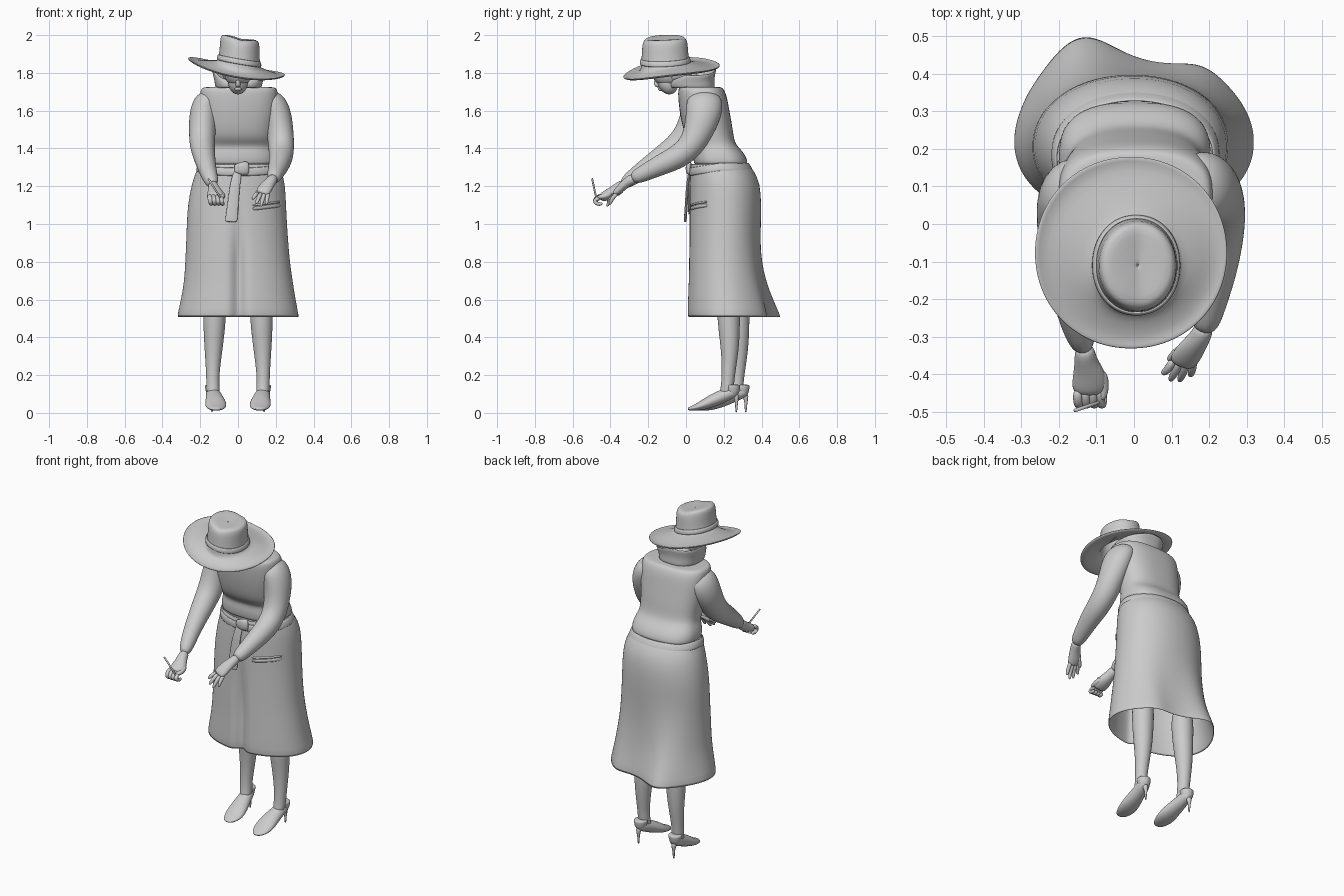
import bpy, bmesh, math
from mathutils import Vector


def finish(name, rings, caps=True, sub=1, thick=0):
    """Skin a list of closed rings into a smooth object."""
    bm = bmesh.new()
    vs = [[bm.verts.new(p) for p in ring] for ring in rings]
    n = len(vs[0])
    for a, b in zip(vs, vs[1:]):
        for i in range(n):
            j = (i + 1) % n
            bm.faces.new((a[i], a[j], b[j], b[i]))
    if caps:
        bm.faces.new(vs[0][::-1])
        bm.faces.new(vs[-1])
    bmesh.ops.recalc_face_normals(bm, faces=bm.faces)
    for f in bm.faces:
        f.smooth = True
    me = bpy.data.meshes.new(name)
    bm.to_mesh(me)
    bm.free()
    ob = bpy.data.objects.new(name, me)
    bpy.context.collection.objects.link(ob)
    if thick:
        m = ob.modifiers.new("thickness", 'SOLIDIFY')
        m.thickness, m.offset = thick, 0
    if sub:
        m = ob.modifiers.new("smooth", 'SUBSURF')
        m.levels = m.render_levels = sub
    return ob


def loft(name, rows, e=2.1, n=32, warp=None, **kw):
    """Stack superellipse sections given as (z, x0, x1, y0, y1)."""
    rings = []
    for z, x0, x1, y0, y1 in rows:
        ring = []
        for i in range(n):
            a = 2 * math.pi * i / n
            c, s = math.cos(a), math.sin(a)
            x = (x0 + x1) / 2 + (x1 - x0) / 2 * math.copysign(abs(c) ** (2 / e), c)
            y = (y0 + y1) / 2 + (y1 - y0) / 2 * math.copysign(abs(s) ** (2 / e), s)
            p = Vector((x, y, z))
            ring.append(warp(p) if warp else p)
        rings.append(ring)
    return finish(name, rings, **kw)


def tube(name, pts, n=12, sub=2):
    """Sweep ellipses along points (x, y, z, radius[, second radius])."""
    ps = [Vector(p[:3]) for p in pts]
    rings = []
    for i, p in enumerate(pts):
        t = (ps[min(i + 1, len(ps) - 1)] - ps[max(i - 1, 0)]).normalized()
        u = (Vector((1, 0, 0)) - t * t.x).normalized()
        v = t.cross(u)
        rings.append([ps[i] + u * p[3] * math.cos(2 * math.pi * k / n)
                      + v * p[-1] * math.sin(2 * math.pi * k / n) for k in range(n)])
    return finish(name, rings, sub=sub)


def ball(name, loc, scale, tilt=0):
    bpy.ops.mesh.primitive_uv_sphere_add(segments=32, ring_count=20, location=loc, rotation=(tilt, 0, 0))
    ob = bpy.context.object
    ob.name, ob.scale = name, scale
    bpy.ops.object.shade_smooth()


def bump(x, c, w):
    return math.exp(-((x - c) / w) ** 2)


# Skirt: flared shell with two back folds and a front pleat
def skirt_folds(p):
    k = min(1, max(0, (1.0 - p.z) / 0.49)) ** 1.5
    q = p.copy()
    if p.y > 0.22:
        s = min(1, (p.y - 0.22) / 0.1)
        q.y += k * s * (0.088 * bump(p.x, -0.15, 0.12) + 0.025 * bump(p.x, 0.19, 0.08))
    else:
        j = min(1, max(0, (1.1 - p.z) / 0.3))
        q.y += 0.035 * j * bump(p.x, 0.003, 0.034)
    return q


loft("skirt", [(1.32, -0.20, 0.205, 0.03, 0.325), (1.28, -0.215, 0.225, 0.028, 0.355),
               (1.22, -0.24, 0.245, 0.025, 0.388), (1.1, -0.262, 0.25, 0.022, 0.395),
               (1.0, -0.267, 0.255, 0.02, 0.392), (0.9, -0.27, 0.262, 0.018, 0.388),
               (0.8, -0.275, 0.27, 0.016, 0.388), (0.7, -0.28, 0.285, 0.014, 0.395),
               (0.6, -0.297, 0.3, 0.01, 0.41), (0.505, -0.32, 0.32, 0.008, 0.43)],
     n=144, warp=skirt_folds, caps=False, thick=0.008)

# Pocket welts following the skirt surface
for name, dz, r in (("pocket_welt", 0, 0.011), ("pocket_lip", 0.018, 0.006)):
    tube(name, [(x, 0.205 - 0.187 * (1 - (x / 0.253) ** 2.1) ** 0.476, 1.07 + dz + 0.13 * x, 0.007, r)
                for x in (0.075, 0.115, 0.155, 0.195, 0.225)], n=8)


# Belt, knot and hanging tie
def belt_drop(p):
    return p - Vector((0, 0, 0.025 * max(0, (0.18 - p.y) / 0.15)))


loft("belt", [(1.28, -0.218, 0.226, 0.022, 0.352), (1.30, -0.216, 0.222, 0.018, 0.342),
              (1.325, -0.206, 0.211, 0.022, 0.328)], n=64, warp=belt_drop, caps=False, thick=0.008)
tube("belt_knot", [(0.015, 0.02, 1.325, 0.034, 0.012), (0.02, 0.013, 1.315, 0.042, 0.016),
                   (0.02, 0.013, 1.275, 0.042, 0.016), (0.015, 0.02, 1.265, 0.034, 0.012)])
tube("tie_tail", [(0.005, 0.025, 1.3, 0.02, 0.008), (-0.015, 0.008, 1.22, 0.028, 0.008),
                  (-0.025, 0.003, 1.12, 0.03, 0.008), (-0.036, -0.004, 1.02, 0.034, 0.008),
                  (-0.036, -0.004, 1.01, 0.032, 0.006)])
tube("tie_tail_under", [(-0.01, 0.03, 1.3, 0.015, 0.006), (-0.02, 0.018, 1.2, 0.02, 0.006), (-0.012, 0.015, 1.04, 0.022, 0.006)])

# Blouse body
loft("torso", [(1.305, -0.19, 0.195, 0.05, 0.318), (1.325, -0.203, 0.208, 0.04, 0.33),
               (1.375, -0.198, 0.203, 0.036, 0.31), (1.415, -0.178, 0.188, 0.045, 0.268),
               (1.45, -0.18, 0.19, 0.002, 0.254), (1.52, -0.19, 0.197, -0.02, 0.245),
               (1.6, -0.2, 0.21, -0.035, 0.23), (1.67, -0.203, 0.213, -0.042, 0.218),
               (1.705, -0.2, 0.21, -0.042, 0.205), (1.723, -0.189, 0.199, -0.037, 0.192),
               (1.726, -0.16, 0.17, -0.02, 0.175)], e=2.6, sub=2)


# Standing collar, open at the front and lower on one side
def collar_open(p):
    f = min(1, max(0, (0.0 - p.y) / 0.07))
    h = max(0, p.z - 1.735)
    return Vector((p.x, p.y, p.z - h * (0.75 * f + (1 - f) * 3 * max(0, p.x))))


loft("collar", [(1.72, -0.115, 0.12, -0.075, 0.15), (1.76, -0.12, 0.125, -0.08, 0.145),
                (1.79, -0.127, 0.132, -0.075, 0.148), (1.828, -0.135, 0.138, -0.07, 0.158)],
     e=2.5, n=48, warp=collar_open, caps=False, thick=0.01)

# Head
tube("neck", [(0, 0.06, 1.69, 0.055), (0, 0.04, 1.74, 0.05), (0, 0, 1.8, 0.048)])
ball("head", (0, -0.09, 1.805), (0.074, 0.092, 0.08))
ball("jaw", (0, -0.098, 1.75), (0.052, 0.052, 0.066), 0.45)
ball("hair", (0, -0.04, 1.8), (0.084, 0.078, 0.068))
tube("nose", [(0, -0.155, 1.775, 0.008), (0, -0.16, 1.752, 0.012), (0, -0.158, 1.735, 0.015), (0, -0.138, 1.73, 0.01)], n=8)
tube("lips", [(0, -0.14, 1.724, 0.016, 0.008), (0, -0.141, 1.715, 0.022, 0.01), (0, -0.13, 1.705, 0.016, 0.008)], n=8)


# Hat: brim and crown are stacked ovals, sheared into a tilt
def tilt(p):
    f = 0.12 if p.z < 1.85 else 0.04
    r = math.hypot(p.x + 0.005, p.y + 0.08)
    dent = 0.01 * bump(p.x, 0.02, 0.04) if p.z > 1.97 else 0
    wave = 0.012 * math.cos(2 * math.atan2(p.y + 0.08, p.x)) * (r / 0.25) ** 2 if p.z < 1.84 else 0
    return p + Vector((0, 0, -0.17 * p.x + f * (p.y + 0.08) + wave - dent))


loft("hat", [(1.82, -0.265, 0.249, -0.333, 0.18), (1.811, -0.245, 0.231, -0.312, 0.16),
             (1.815, -0.21, 0.2, -0.28, 0.125), (1.828, -0.16, 0.165, -0.24, 0.07),
             (1.842, -0.112, 0.122, -0.235, 0.02), (1.855, -0.1, 0.114, -0.233, 0.013),
             (1.9, -0.094, 0.11, -0.23, 0.008), (1.95, -0.091, 0.11, -0.228, 0.005),
             (1.978, -0.088, 0.108, -0.222, 0), (1.989, -0.078, 0.098, -0.212, -0.01),
             (1.986, -0.04, 0.06, -0.17, -0.05), (1.985, -0.005, 0.025, -0.13, -0.09),
             (1.985, 0.009, 0.011, -0.111, -0.109)], e=2.05, n=64, warp=tilt, caps=False, thick=0.008)
loft("hat_band", [(1.852, -0.108, 0.12, -0.241, 0.021), (1.868, -0.108, 0.12, -0.24, 0.02),
                  (1.882, -0.101, 0.115, -0.236, 0.015)], n=64, warp=tilt, caps=False, thick=0.008)
tube("hat_pin", [(0.135, -0.045, 1.808, 0.003), (0.15, 0, 1.808, 0.004), (0.154, 0.04, 1.806, 0.003)], n=8, sub=1)

# Sleeves, deep at the shoulder so they blend into the body
tube("left_sleeve", [(0.13, 0.1, 1.68, 0.04, 0.075), (0.18, 0.1, 1.65, 0.075, 0.1), (0.207, 0.095, 1.59, 0.08, 0.1),
                     (0.223, 0.067, 1.49, 0.074, 0.082), (0.23, 0.025, 1.41, 0.071), (0.228, -0.04, 1.355, 0.067),
                     (0.218, -0.13, 1.315, 0.058), (0.2, -0.22, 1.27, 0.046), (0.185, -0.29, 1.237, 0.036)])
tube("right_sleeve", [(-0.12, 0.09, 1.68, 0.04, 0.075), (-0.165, 0.085, 1.65, 0.075, 0.1), (-0.183, 0.07, 1.585, 0.08, 0.1),
                      (-0.19, 0.022, 1.49, 0.073, 0.082), (-0.19, -0.035, 1.42, 0.07), (-0.18, -0.12, 1.362, 0.061),
                      (-0.16, -0.24, 1.278, 0.048), (-0.13, -0.345, 1.2, 0.036)])

# Open left hand
tube("left_palm", [(0.19, -0.27, 1.245, 0.028), (0.178, -0.3, 1.23, 0.028), (0.155, -0.33, 1.205, 0.037, 0.025),
                   (0.135, -0.36, 1.175, 0.041, 0.022), (0.125, -0.377, 1.16, 0.033, 0.015)])
for i, (tx, ty, tz) in enumerate(((0.075, -0.4, 1.13), (0.095, -0.418, 1.105), (0.12, -0.42, 1.09), (0.15, -0.405, 1.1))):
    k = Vector((0.105 + 0.018 * i, -0.362, 1.165))
    tip = Vector((tx, ty, tz))
    m = k.lerp(tip, 0.5) + Vector((0, -0.008, 0.004))
    tube(f"left_finger_{i + 1}", [(*k, 0.013), (*m, 0.012), (*tip, 0.009)], n=8)
tube("left_thumb", [(0.14, -0.325, 1.2, 0.016), (0.11, -0.345, 1.175, 0.014), (0.09, -0.365, 1.15, 0.009)], n=8)

# Right hand curled around a pencil
tube("right_palm", [(-0.132, -0.325, 1.215, 0.028), (-0.13, -0.36, 1.19, 0.029), (-0.12, -0.395, 1.165, 0.044, 0.03),
                    (-0.118, -0.43, 1.147, 0.05, 0.028), (-0.118, -0.455, 1.135, 0.042, 0.02)])
for i in range(4):
    x = -0.15 + 0.02 * i
    tube(f"right_finger_{i + 1}", [(x, -0.44, 1.15, 0.014), (x, -0.474, 1.142 - 0.004 * i, 0.014),
                                   (x + 0.004, -0.488, 1.12, 0.013), (x + 0.008, -0.468, 1.103, 0.012),
                                   (x + 0.01, -0.44, 1.108, 0.01)], n=8)
tube("right_thumb", [(-0.09, -0.39, 1.165, 0.018), (-0.078, -0.43, 1.145, 0.016), (-0.085, -0.472, 1.142, 0.011)], n=8)
tube("pencil", [(-0.157, -0.497, 1.24, 0.005), (-0.1, -0.478, 1.15, 0.005), (-0.077, -0.468, 1.11, 0.003)], n=8, sub=0)

# Legs and heeled shoes, the right one stepped slightly back
for side, s, d in (("left", 1, 0), ("right", -1, 0.05)):
    tube(side + "_leg", [(s * x, y + d, z, r) for x, y, z, r in (
        (0.122, 0.225, 0.7, 0.068), (0.124, 0.225, 0.5, 0.063), (0.128, 0.232, 0.38, 0.054),
        (0.132, 0.23, 0.27, 0.042), (0.134, 0.222, 0.18, 0.035), (0.132, 0.218, 0.12, 0.037), (0.13, 0.2, 0.09, 0.03))])
    tube(side + "_shoe", [(s * x, y + d, z, r, q) for x, y, z, r, q in (
        (0.118, 0.008, 0.02, 0.02, 0.008), (0.116, 0.035, 0.024, 0.044, 0.014), (0.116, 0.08, 0.037, 0.06, 0.025),
        (0.12, 0.13, 0.06, 0.056, 0.035), (0.127, 0.19, 0.087, 0.044, 0.037),
        (0.134, 0.24, 0.108, 0.038, 0.034), (0.138, 0.275, 0.118, 0.028, 0.028))])
    tube(side + "_counter", [(s * 0.136, 0.248 + d, z, r, r) for z, r in ((0.09, 0.03), (0.12, 0.038), (0.145, 0.042), (0.15, 0.036))])
    tube(side + "_heel", [(s * 0.138, y + d, z, r) for y, z, r in (
        (0.262, 0.1, 0.022), (0.268, 0.075, 0.012), (0.267, 0.04, 0.006), (0.266, 0, 0.006))], n=10, sub=1)
